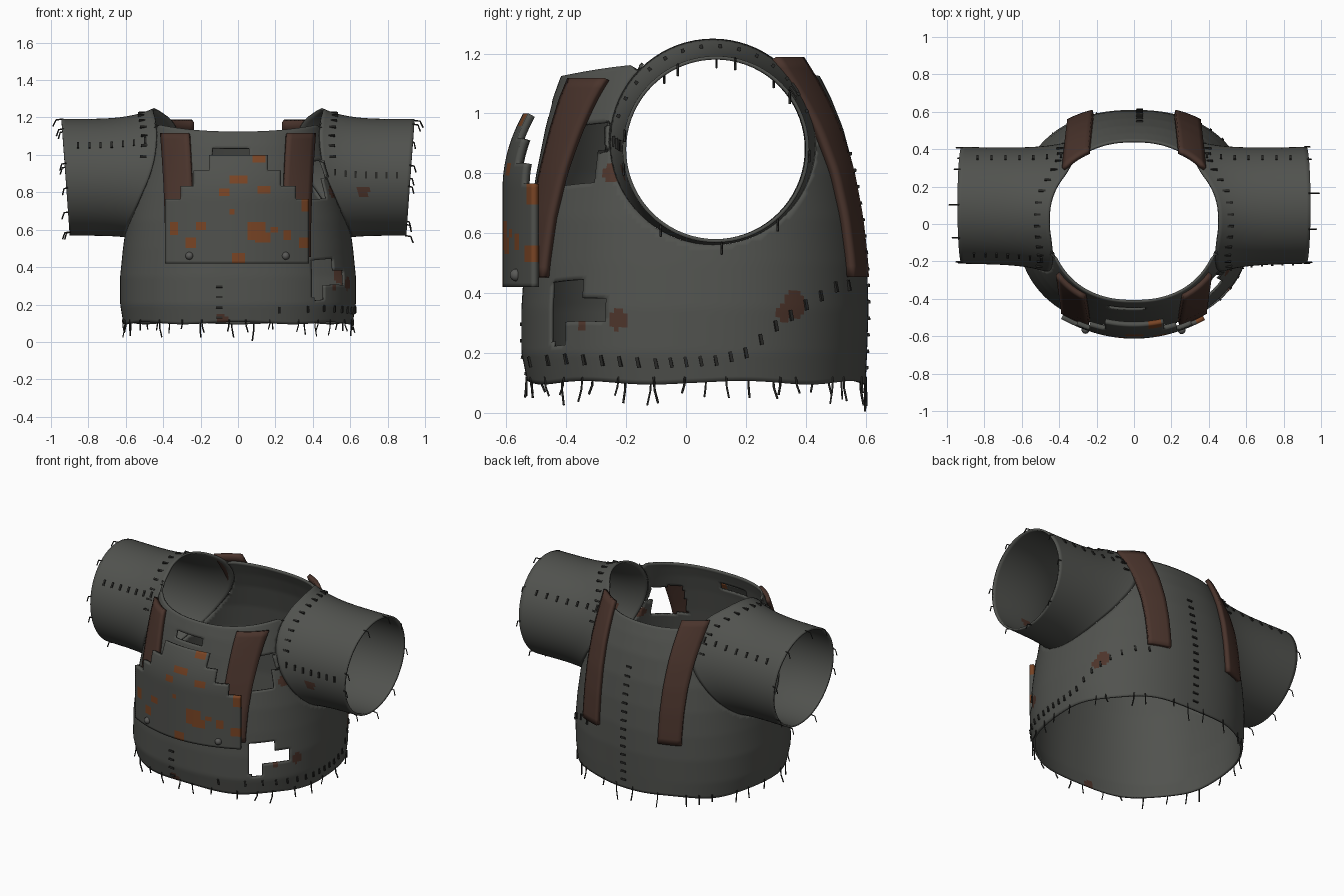
import bpy, bmesh, math, random
from mathutils import Vector, Matrix

if "Cube" in bpy.data.objects:
    bpy.data.objects.remove(bpy.data.objects["Cube"])

random.seed(4)
TAU = 2 * math.pi
N = 2.3                      # squareness of the torso section
CY, CZ, RS = 0.09, 0.905, 0.345   # armhole circle


def material(name, rgb):
    m = bpy.data.materials.new(name)
    m.diffuse_color = (*rgb, 1)
    m.use_nodes = True
    m.node_tree.nodes["Principled BSDF"].inputs["Base Color"].default_value = m.diffuse_color
    return m


cloth = material("grey cloth", (0.082, 0.085, 0.077))
stain = material("brown stain", (0.075, 0.035, 0.024))
leather = material("brown leather", (0.068, 0.034, 0.025))
plate_grey = material("plate grey", (0.08, 0.083, 0.075))
rust = material("orange rust", (0.19, 0.058, 0.018))
dark = material("dark thread", (0.022, 0.022, 0.02))
steel = material("rivet grey", (0.1, 0.1, 0.095))

# torso profile: height, front y, back y, half width
PROFILE = [(0.08, -0.525, 0.60, 0.61), (0.2, -0.55, 0.605, 0.63), (0.35, -0.55, 0.61, 0.63),
           (0.5, -0.54, 0.605, 0.615), (0.65, -0.525, 0.59, 0.595), (0.8, -0.50, 0.565, 0.565),
           (0.95, -0.47, 0.525, 0.52), (1.05, -0.445, 0.485, 0.49), (1.12, -0.42, 0.45, 0.47),
           (1.2, -0.37, 0.40, 0.455), (1.3, -0.35, 0.38, 0.455)]


def section(z):
    """Half width, half depth and centre y of the torso at height z."""
    z = min(max(z, PROFILE[0][0]), PROFILE[-1][0])
    for a, b in zip(PROFILE, PROFILE[1:]):
        if z <= b[0]:
            t = (z - a[0]) / (b[0] - a[0])
            f, k, w = (a[i] + (b[i] - a[i]) * t for i in (1, 2, 3))
            return w, (k - f) / 2, (k + f) / 2


def body_x(y, z):
    w, d, c = section(z)
    return w * max(0, 1 - abs((y - c) / d) ** N) ** (1 / N)


def body_y(x, z, side):
    w, d, c = section(z)
    return c + side * d * max(0, 1 - abs(x / w) ** N) ** (1 / N)


def body_point(th, z):
    w, d, c = section(z)
    co, si = math.cos(th), math.sin(th)
    return Vector((w * math.copysign(abs(co) ** (2 / N), co),
                   c + d * math.copysign(abs(si) ** (2 / N), si), z))


def body_normal(p):
    w, d, c = section(p.z)
    u, v = p.x / w, (p.y - c) / d
    return Vector((math.copysign(abs(u) ** (N - 1), u) / w,
                   math.copysign(abs(v) ** (N - 1), v) / d, 0.25)).normalized()


def sleeve_point(side, a, t):
    k = (1 - t) ** 4
    r = 0.312 + (RS - 0.312) * k
    y = CY + 0.01 * t + r * math.cos(a)
    z = CZ - 0.025 * (1 - k) + r * math.sin(a)
    x0 = body_x(CY + RS * math.cos(a), CZ + RS * math.sin(a))
    return Vector((side * (x0 + (0.922 + 0.022 * math.sin(a) - x0) * t), y, z))


def grid(name, f, nu, nv, mats, closed=False, flip=False, cut=None, paint=None, thick=0.0, fix=None):
    """Sheet from f(u, v), with faces removed or painted by rules on their centres."""
    bm = bmesh.new()
    cols = nu if closed else nu + 1
    vs = [[bm.verts.new(f(i / nu, j / nv)) for i in range(cols)] for j in range(nv + 1)]
    for j in range(nv):
        for i in range(nu):
            k = (i + 1) % cols
            q = [vs[j][i], vs[j][k], vs[j + 1][k], vs[j + 1][i]]
            face = bm.faces.new(q[::-1] if flip else q)
            face.smooth = True
            if paint:
                face.material_index = int(paint(face.calc_center_median()))
    if cut:
        gone = [g for g in bm.faces if cut(g.calc_center_median())]
        bmesh.ops.delete(bm, geom=gone, context='FACES')
    if fix:
        fix(bm)
    me = bpy.data.meshes.new(name)
    bm.to_mesh(me)
    bm.free()
    for m in mats:
        me.materials.append(m)
    ob = bpy.data.objects.new(name, me)
    bpy.context.collection.objects.link(ob)
    if thick:
        s = ob.modifiers.new("thickness", 'SOLIDIFY')
        s.thickness, s.offset = thick, -1
    return ob


def near(c, spots):
    return any((c - Vector(s[:3])).length < s[3] for s in spots)


# torso: open tube with armholes, a square tear, a stepped tear and a chest slot
def torso(u, v):
    th = u * TAU
    low = 0.1 + 0.006 * math.sin(7 * th)
    top = 1.125 + 0.045 * math.cos(th) ** 2
    return body_point(th, low + (top - low) * v)


def in_armhole(c):
    return abs(c.x) > 0.3 and math.hypot(c.y - CY, c.z - CZ) < RS


def torn(c):
    if in_armhole(c):
        return True
    if c.y > -0.2:
        return False
    if abs(c.x + 0.035) < 0.1 and 0.99 < c.z < 1.04:
        return True
    if c.x < 0.3:
        return False
    lean = 0.16 * (c.z - 0.87)
    return ((-0.44 + lean < c.y < -0.29 + lean and 0.765 < c.z < 0.97)
            or (-0.45 < c.y < -0.405 and 0.23 < c.z < 0.31)
            or (-0.45 < c.y < -0.27 and 0.31 < c.z < 0.38)
            or (-0.45 < c.y < -0.34 and 0.38 < c.z < 0.44))


def round_armholes(bm):
    for v in bm.verts:
        r = math.hypot(v.co.y - CY, v.co.z - CZ)
        if v.is_boundary and abs(v.co.x) > 0.3 and abs(r - RS) < 0.03 and v.link_faces:
            y, z = CY + (v.co.y - CY) * RS / r, CZ + (v.co.z - CZ) * RS / r
            v.co = (math.copysign(body_x(y, z), v.co.x), y, z)


body_stains = [(body_x(y, z), y, z, r) for y, z, r in
               ((-0.23, 0.31, 0.034), (0.36, 0.36, 0.045), (0.33, 0.33, 0.03),
                (-0.25, 0.8, 0.03), (0.52, 0.81, 0.03), (-0.35, 0.29, 0.016))]
body_stains.append((-0.09, -0.53, 0.12, 0.03))
grid("torso", torso, 220, 68, [cloth, stain], closed=True, cut=torn,
     paint=lambda c: near(c, body_stains), thick=0.012, fix=round_armholes)

# sleeves
for side, label in ((1, "right"), (-1, "left")):
    grid(label + "_sleeve", lambda u, v: sleeve_point(side, u * TAU, v), 72, 24, [cloth, stain],
         closed=True, flip=side < 0, thick=0.012,
         paint=lambda c: near(c, [(0.67, -0.21, 0.8, 0.035)]))

# leather straps following the torso, front and back
for side in (1, -1):
    for face, label, z0, z1, xa, xb in ((-1, "front", 0.45, 1.115, 0.235, 0.375),
                                        (1, "back", 0.45, 1.185, 0.215, 0.345)):
        def strap(u, v):
            z = z0 + (z1 - z0) * v
            x = xa + (xb - xa) * u + 0.02 * v * v
            p = Vector((x, body_y(x, z, face), z))
            p += body_normal(p) * 0.028
            return Vector((side * p.x, p.y, p.z))
        grid(f"{label}_strap_{'right' if side > 0 else 'left'}", strap, 6, 20, [leather],
             flip=(side * face > 0), thick=0.026)

# chest plate with stepped shoulders and rust blotches
RUST = [(0, 0.875, 0.05, 0.02), (-0.075, 0.805, 0.025, 0.02), (0.11, 0.975, 0.035, 0.022),
        (0.14, 0.81, 0.03, 0.02), (0.10, 0.59, 0.05, 0.05), (0.13, 0.56, 0.04, 0.03),
        (-0.34, 0.605, 0.02, 0.03), (-0.20, 0.62, 0.025, 0.02), (-0.25, 0.53, 0.03, 0.022),
        (0, 0.45, 0.035, 0.03), (0.265, 0.575, 0.018, 0.03), (0.35, 0.53, 0.025, 0.03),
        (0.37, 0.73, 0.025, 0.03), (0.2, 0.6, 0.02, 0.02), (-0.03, 0.7, 0.015, 0.015)]


def plate_y(x, z):
    return -0.613 + 0.1 * (x / 0.38) ** 2 + 1.1 * max(0, z - 0.75) ** 2


def plate(u, v):
    x, z = -0.39 + 0.77 * u, 0.42 + 0.58 * v
    return Vector((x, plate_y(x, z), z))


def plate_cut(c):
    for top, half in ((0.76, 0.4), (0.84, 0.31), (0.92, 0.235), (1.1, 0.16)):
        if c.z < top:
            return abs(c.x) > half


grid("chest_plate", plate, 56, 42, [plate_grey, rust], cut=plate_cut, thick=0.025,
     paint=lambda c: any(abs(c.x - x) < w and abs(c.z - z) < h for x, z, w, h in RUST))

# rivets
for x in (-0.26, 0.255):
    bpy.ops.mesh.primitive_uv_sphere_add(segments=12, ring_count=8, radius=0.021,
                                         location=(x, plate_y(x, 0.46), 0.46))
    bpy.context.object.name = "rivet"
    bpy.context.object.data.materials.append(steel)
    bpy.ops.object.shade_smooth()

# stitches: small bars lying on the cloth
bm = bmesh.new()


def stitch(p, along, n):
    a = along.normalized()
    b = n.cross(a).normalized()
    m = Matrix((a, b, a.cross(b))).transposed().to_4x4()
    bmesh.ops.create_cube(bm, size=1, matrix=Matrix.Translation(p) @ m
                          @ Matrix.Diagonal((0.036, 0.011, 0.014, 1)))


UP = Vector((0, 0, 1))
SEAM = [(-0.52, 0.17), (-0.4, 0.18), (-0.1, 0.165), (0.1, 0.175), (0.2, 0.2), (0.3, 0.29),
        (0.4, 0.36), (0.5, 0.42), (0.585, 0.43)]
for (ya, za), (yb, zb) in zip(SEAM, SEAM[1:]):
    steps = max(1, round((yb - ya) / 0.055))
    for i in range(steps):
        t = i / steps
        y, z = ya + (yb - ya) * t, za + (zb - za) * t
        p = Vector((body_x(y, z), y, z))
        stitch(p, UP + Vector((0, -0.2, 0)), body_normal(p))
for x, face, z0, z1 in ((-0.1, -1, 0.13, 0.4), (0.03, 1, 0.15, 0.95)):
    for i in range(int((z1 - z0) / 0.055)):
        z = z0 + 0.055 * i
        p = Vector((x, body_y(x, z, face), z))
        n = body_normal(p)
        stitch(p, n.cross(UP), n)
for side in (1, -1):
    for deg in (35, 178 if side > 0 else 147):
        a = math.radians(deg)
        out = Vector((0, math.cos(a), math.sin(a)))
        for i in range(7):
            stitch(sleeve_point(side, a, 0.12 + 0.12 * i), Vector((0, -out.z, out.y)), out)
    for deg in range(20, 165, 11):
        a = math.radians(deg)
        stitch(sleeve_point(side, a, 0.13), Vector((1, 0, 0)), Vector((0, math.cos(a), math.sin(a))))
me = bpy.data.meshes.new("stitches")
bm.to_mesh(me)
bm.free()
me.materials.append(dark)
bpy.context.collection.objects.link(bpy.data.objects.new("stitches", me))

# loose threads at the hem and cuffs
cu = bpy.data.curves.new("loose_threads", 'CURVE')
cu.dimensions, cu.bevel_depth, cu.bevel_resolution = '3D', 0.004, 0
cu.materials.append(dark)


def thread(points):
    s = cu.splines.new('POLY')
    s.points.add(len(points) - 1)
    for q, p in zip(s.points, points):
        q.co = (*p, 1)


for i in range(30):
    p = body_point(TAU * (i + random.uniform(-0.4, 0.4)) / 30, 0.12)
    drop = 0.116 if i == 7 else random.uniform(0.05, 0.1)
    sway = Vector((random.uniform(-0.015, 0.015), random.uniform(-0.015, 0.015), 0))
    thread([p, p - UP * drop * 0.5 + sway * 0.2, p - UP * drop + sway])
for side in (1, -1):
    for i in range(9):
        a = TAU * (i + random.uniform(-0.3, 0.3)) / 9
        p = sleeve_point(side, a, 0.98)
        reach = 0.99 - abs(p.x) if i == 2 else random.uniform(0.025, 0.045)
        thread([p, p + Vector((side * reach * 0.7, 0, -0.005)), p + Vector((side * reach, 0, -0.04))])
bpy.context.collection.objects.link(bpy.data.objects.new("loose_threads", cu))
